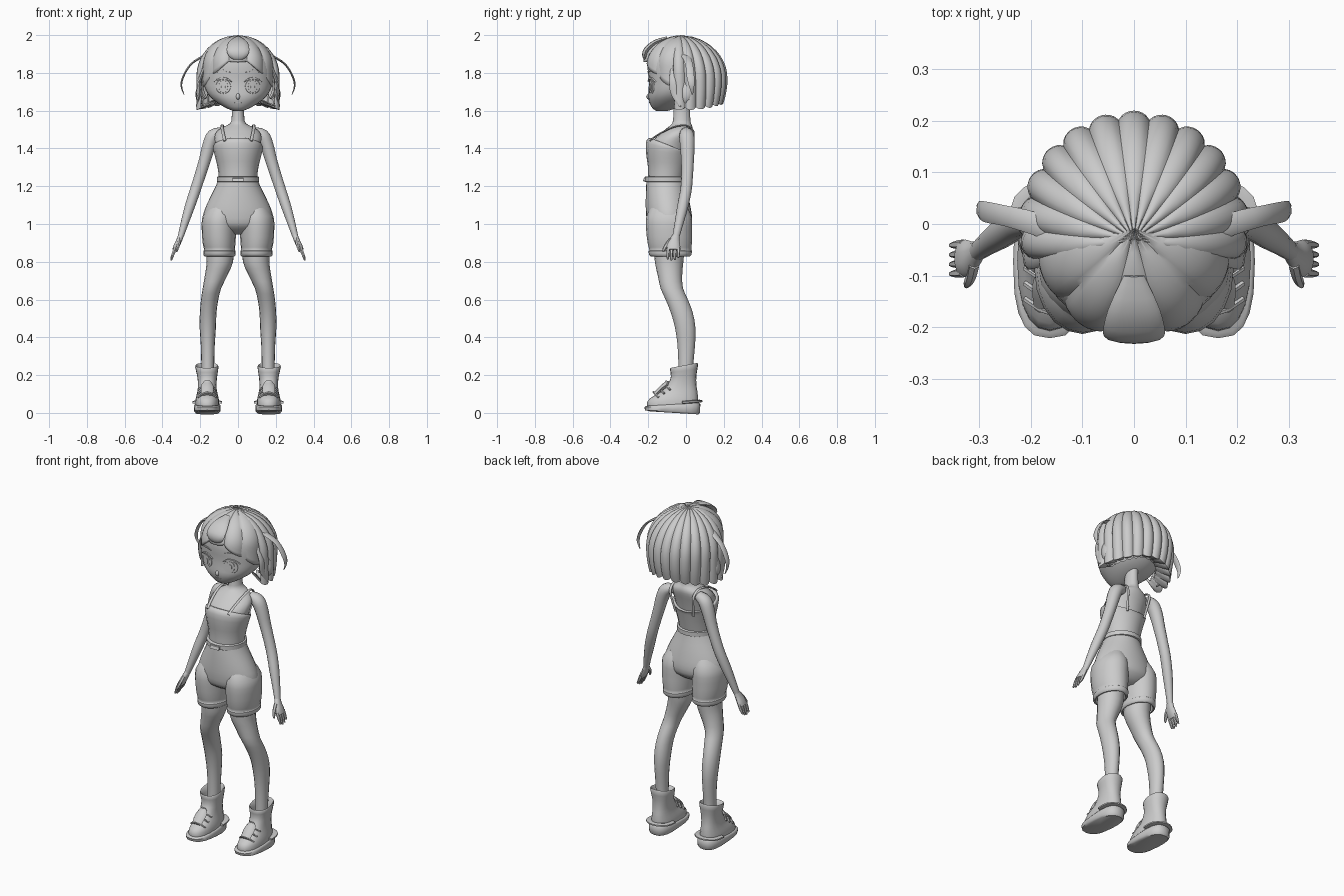
import bpy, bmesh, math
from mathutils import Vector

grey = bpy.data.materials.new("plain_grey")
grey.diffuse_color = (0.6, 0.6, 0.6, 1)


def finish(name, verts, faces, mirror=False, angle=50, solid=0):
    me = bpy.data.meshes.new(name)
    me.from_pydata([tuple(v) for v in verts], [], faces)
    bm = bmesh.new()
    bm.from_mesh(me)
    bmesh.ops.recalc_face_normals(bm, faces=bm.faces)
    bm.to_mesh(me)
    bm.free()
    me.materials.append(grey)
    ob = bpy.data.objects.new(name, me)
    bpy.context.collection.objects.link(ob)
    bpy.ops.object.select_all(action='DESELECT')
    ob.select_set(True)
    bpy.context.view_layer.objects.active = ob
    bpy.ops.object.shade_smooth_by_angle(angle=math.radians(angle))
    if solid:
        mod = ob.modifiers.new("thickness", 'SOLIDIFY')
        mod.thickness = solid
        mod.offset = -1
    if mirror:
        ob.modifiers.new("mirror", 'MIRROR')
    return ob


def smooth_rows(rows, sub):
    """Catmull-Rom interpolation through rows of numbers."""
    out = []
    for i in range(len(rows) - 1):
        a, b, c, d = (rows[max(0, min(len(rows) - 1, i + k))] for k in (-1, 0, 1, 2))
        for s in range(sub):
            t = s / sub
            out.append([0.5 * (2 * q + (r - p) * t + (2 * p - 5 * q + 4 * r - w) * t * t
                        + (3 * q - p - 3 * r + w) * t ** 3) for p, q, r, w in zip(a, b, c, d)])
    return out + [list(rows[-1])]


def skin(rings, cap=True):
    n = len(rings[0])
    verts = [v for r in rings for v in r]
    faces = [(i * n + j, i * n + (j + 1) % n, (i + 1) * n + (j + 1) % n, (i + 1) * n + j)
             for i in range(len(rings) - 1) for j in range(n)]
    if cap:
        faces += [tuple(range(n)), tuple(range(len(verts) - n, len(verts)))]
    return verts, faces


def loft(name, rows, n=20, sub=2, p=2.0, **kw):
    """Level rings: z, centre x, front y, back y, half width, rise towards the front."""
    rings = []
    for z, x, y0, y1, rx, tilt in smooth_rows(rows, sub):
        ring = []
        for j in range(n):
            a = 2 * math.pi * j / n
            c, s = math.cos(a), math.sin(a)
            c, s = (math.copysign(abs(v) ** (2 / p), v) for v in (c, s))
            ring.append((x + rx * c, (y0 + y1) / 2 + (y1 - y0) / 2 * s, z - tilt * s))
        rings.append(ring)
    return finish(name, *skin(rings), **kw)


def tube(name, rows, n=10, sub=3, ref=(0, 1, 0), **kw):
    """Path points: x, y, z, radius along ref, radius across it."""
    pts = smooth_rows(rows, sub)
    rings = []
    for i, (x, y, z, ru, rv) in enumerate(pts):
        t = (Vector(pts[min(i + 1, len(pts) - 1)][:3]) - Vector(pts[max(i - 1, 0)][:3])).normalized()
        u = (Vector(ref) - t * t.dot(Vector(ref))).normalized()
        v = t.cross(u)
        rings.append([Vector((x, y, z)) + u * ru * math.cos(2 * math.pi * k / n)
                      + v * rv * math.sin(2 * math.pi * k / n) for k in range(n)])
    return finish(name, *skin(rings), **kw)


# head, neck and torso
HEAD = [(1.598, 0, -.155, -.10, .02, 0), (1.61, 0, -.175, -.06, .055, 0), (1.635, 0, -.19, 0, .10, 0),
        (1.67, 0, -.2, .05, .145, 0), (1.71, 0, -.198, .08, .172, 0), (1.76, 0, -.197, .11, .184, 0),
        (1.82, 0, -.203, .13, .186, 0), (1.88, 0, -.198, .12, .168, 0), (1.93, 0, -.165, .09, .13, 0),
        (1.97, 0, -.09, .04, .06, 0)]
loft("head", HEAD, n=28, p=2.15)
loft("neck_and_torso", [(1.25, 0, -.19, -.02, .095, 0), (1.35, 0, -.195, 0, .11, 0),
     (1.43, 0, -.185, .018, .122, 0), (1.475, 0, -.14, .03, .122, 0), (1.505, 0, -.105, .035, .095, 0),
     (1.525, 0, -.08, .03, .055, 0), (1.55, 0, -.068, .023, .034, 0), (1.66, 0, -.065, .02, .032, 0)])
loft("tube_top", [(1.25, 0, -.2, -.01, .102, 0), (1.3, 0, -.202, 0, .108, .005), (1.35, 0, -.21, .01, .12, .012),
     (1.4, 0, -.213, .018, .132, .03), (1.415, 0, -.198, .022, .129, .04), (1.415, 0, -.185, .01, .12, .04)])
tube("shoulder_strap", [(.07, -.192, 1.44, .008, .005), (.077, -.15, 1.472, .008, .005),
     (.085, -.07, 1.512, .008, .005), (.082, 0, 1.522, .008, .005), (.078, .04, 1.49, .008, .005),
     (.07, .032, 1.43, .008, .005), (.06, .015, 1.36, .008, .005)], n=6, ref=(1, 0, 0), mirror=True)

# belt and buckle
loft("belt", [(1.222, 0, -.216, .0, .108, 0), (1.224, 0, -.22, .004, .112, 0),
     (1.249, 0, -.22, .004, .112, 0), (1.251, 0, -.216, .0, .108, 0)], sub=1)
tube("belt_buckle", [(-.03, -.218, 1.236, .016, .008), (.03, -.218, 1.236, .016, .008)], n=4, sub=1, ref=(0, 1, 1))

# shorts
loft("shorts_hips", [(1.24, 0, -.208, -.008, .102, 0), (1.2, 0, -.211, 0, .118, 0), (1.14, 0, -.213, .014, .148, 0),
     (1.08, 0, -.213, .026, .175, 0), (1.03, 0, -.209, .032, .186, 0), (.985, 0, -.195, .022, .165, 0),
     (.945, 0, -.13, -.03, .07, 0)], n=28)
loft("shorts_leg", [(1.1, .09, -.18, 0, .06, 0), (1.04, .098, -.21, .03, .09, 0), (.97, .101, -.211, .032, .091, 0),
     (.9, .1, -.203, .031, .087, 0), (.862, .098, -.194, .028, .081, 0), (.858, .098, -.198, .031, .085, 0),
     (.835, .098, -.194, .028, .084, 0), (.83, .098, -.18, .014, .072, 0), (.86, .098, -.17, .0, .068, 0)],
     mirror=True)

# legs
loft("leg", [(.9, .095, -.17, -.005, .075, 0), (.8, .096, -.165, -.014, .07, 0), (.73, .115, -.15, -.02, .06, 0),
     (.66, .138, -.135, -.016, .049, 0), (.6, .15, -.108, .01, .046, 0), (.53, .158, -.08, .036, .044, 0),
     (.45, .16, -.058, .05, .043, 0), (.36, .16, -.045, .048, .037, 0), (.25, .16, -.04, .038, .034, 0),
     (.15, .16, -.04, .036, .034, 0)], n=16, mirror=True)

# boots
loft("boot_upper", [(.025, .163, -.205, .06, .062, 0), (.06, .163, -.205, .064, .063, 0),
     (.088, .163, -.175, .063, .058, 0), (.115, .163, -.13, .06, .052, 0), (.15, .163, -.098, .055, .049, 0),
     (.195, .163, -.08, .055, .053, -.004), (.244, .165, -.085, .064, .062, -.012),
     (.246, .165, -.075, .054, .053, -.012), (.19, .163, -.055, .04, .04, 0)], p=2.3, mirror=True)
loft("boot_sole", [(0, .163, -.19, .066, .062, .008), (.008, .163, -.216, .074, .07, .006),
     (.038, .163, -.221, .076, .071, -.008), (.045, .163, -.212, .07, .065, -.008)], sub=1, p=2.7, mirror=True)
tube("boot_heel_band", [(.1, -.02, .055, .008, .018), (.108, .045, .06, .008, .018), (.163, .072, .062, .008, .018),
     (.218, .045, .06, .008, .018), (.226, -.02, .055, .008, .018)], n=6, ref=(0, 0, 1), mirror=True)
tube("boot_tongue", [(.163, -.165, .095, .03, .012), (.163, -.13, .13, .034, .014), (.163, -.105, .15, .03, .016),
     (.163, -.1, .17, .015, .008)], n=8, ref=(1, 0, 0), mirror=True)
for i in range(3):
    y, z = -.165 + .03 * i, .102 + .02 * i
    tube("boot_lace", [(.115, y + .02, z - .02, .006, .006), (.163, y - .006, z + .008, .006, .006),
         (.211, y + .02, z - .02, .006, .006)], n=6, ref=(0, 0, 1), mirror=True)

# arms and hands
tube("arm", [(.085, .0, 1.488, .03, .025), (.128, .004, 1.468, .04, .037), (.152, .007, 1.42, .039, .036),
     (.175, .008, 1.34, .034, .032), (.2, .006, 1.26, .031, .03), (.226, .0, 1.18, .03, .029),
     (.256, -.018, 1.09, .029, .027), (.284, -.038, 1.0, .023, .021), (.303, -.053, .935, .019, .016)], n=14, mirror=True)
tube("palm", [(.3, -.05, .945, .018, .015), (.311, -.06, .915, .027, .016), (.325, -.066, .885, .036, .016),
     (.336, -.067, .862, .033, .013)], n=10, mirror=True)
for i in range(4):
    y, end = -.039 - .0185 * i, (.822, .811, .807, .814)[i]
    tube("finger", [(.33, y, .875, .009, .01), (.342, y - .001, .845, .0085, .009),
         (.354, y - .002, end, .005, .005)], n=6, mirror=True)
tube("thumb", [(.31, -.078, .92, .012, .011), (.315, -.1, .893, .011, .01), (.322, -.115, .868, .009, .008),
     (.326, -.12, .852, .004, .004)], n=6, mirror=True)


def face_y(x, z):
    """Front surface of the head."""
    for a, b in zip(HEAD, HEAD[1:]):
        if a[0] <= z <= b[0]:
            t = (z - a[0]) / (b[0] - a[0])
            y0, y1, rx = (a[k] + (b[k] - a[k]) * t for k in (2, 3, 4))
            return (y0 + y1) / 2 - (y1 - y0) / 2 * max(0, 1 - abs(x / rx) ** 2.15) ** (1 / 2.15)


def face_plate(name, cx, cz, w, h, lift, bend=0.0, n=20, mirror=True):
    """Thin oval plate wrapped on the face."""
    rings = []
    for k in (1.0, .9, .5, .05):
        ring = []
        for j in range(n):
            a = 2 * math.pi * j / n
            dx = w * k * math.cos(a)
            x, z = cx + dx, cz + h * k * math.sin(a) - bend * (dx / w) ** 2
            ring.append((x, face_y(x, z) - (lift if k < 1 else -.006), z))
        rings.append(ring)
    return finish(name, *skin(rings), mirror=mirror, angle=30)


# face details
face_plate("eye", .078, 1.728, .043, .042, .002)
face_plate("iris", .078, 1.728, .026, .037, .004)
face_plate("pupil", .078, 1.726, .012, .02, .006)
face_plate("upper_lash", .08, 1.772, .05, .006, .008, .022)
face_plate("eyebrow", .078, 1.812, .04, .005, .005, .01)
face_plate("mouth", 0, 1.642, .024, .003, .003, -.003, mirror=False)
tube("nose", [(0, -.192, 1.695, .006, .004), (0, -.202, 1.673, .01, .009), (0, -.192, 1.66, .006, .004)],
     n=8, ref=(1, 0, 0))
tube("ear", [(.17, -.035, 1.665, .012, .008), (.186, -.03, 1.69, .022, .012), (.195, -.022, 1.725, .026, .012),
     (.19, -.018, 1.75, .01, .006)], n=10, mirror=True)


def hair_shell(name, a0, a1, locks, crown_y, mid, rx, ry, depth, tip, taper, under):
    """Dome of scalloped locks between two angles, falling to a hem given by tip(angle)."""
    per, m = 8, 14
    cols, rows = locks * per, []
    for i in range(m + 1):
        t, row = i / m, []
        for j in range(cols + 1):
            a = math.radians(a0 + (a1 - a0) * j / cols)
            lobe = abs(math.sin(math.pi * j / per)) ** .7
            z = 2.0 - (2.0 - tip(a) + .018 * (lobe - .5)) * (t ** 1.4)
            q = (z - mid) / (2.0 - mid)
            r = math.sqrt(max(0, 1 - q * q)) if q > 0 else 1 - taper * ((mid - z) / .16) ** 2 * max(0, math.sin(a))
            r *= 1 - depth * (1 - lobe) * min(1, t * 2)
            row.append((rx * r * math.cos(a), crown_y * (1 - t) ** 2 + ry * r * math.sin(a), z - .004 * (1 - lobe)))
        rows.append(row)
    if under:
        rows.append([(x * .6, y * .6, z + .03) for x, y, z in rows[-1]])
    w = cols + 1
    faces = [(i * w + j, i * w + j + 1, (i + 1) * w + j + 1, (i + 1) * w + j)
             for i in range(len(rows) - 1) for j in range(cols)]
    return finish(name, [v for r in rows for v in r], faces, angle=40, solid=.012)


# hair: bob at the back, swept fringe, loose side strands
hair_shell("back_hair", -18, 198, 13, -.03, 1.78, .222, .222, .07,
           lambda a: 1.612 + .03 * max(0, math.sin(a)) ** 2, .14, True)
hair_shell("fringe", 192, 348, 5, -.01, 1.84, .198, .228, .06,
           lambda a: 1.868 - .15 * math.cos(a) ** 2, 0, False)
tube("front_lock", [(0, -.1, 1.985, .02, .008), (0, -.165, 1.962, .05, .012), (0, -.212, 1.92, .06, .014),
     (0, -.218, 1.885, .045, .012), (0, -.205, 1.862, .01, .006)], n=12, ref=(1, 0, 0))
tube("side_strand", [(.12, -.03, 1.92, .02, .008), (.19, 0, 1.885, .022, .007), (.25, .016, 1.845, .02, .006),
     (.29, .024, 1.78, .02, .006), (.3, .03, 1.73, .014, .005), (.285, .034, 1.685, .003, .002)], n=6, mirror=True)
tube("side_lock", [(.17, -.06, 1.84, .02, .01), (.203, -.062, 1.76, .026, .01), (.205, -.056, 1.69, .024, .01),
     (.22, -.03, 1.62, .003, .003)], n=8, mirror=True)
tube("ear_lock", [(.185, .0, 1.78, .03, .012), (.212, .004, 1.7, .028, .012), (.208, .0, 1.65, .018, .008),
     (.17, -.012, 1.612, .003, .003)], n=8, mirror=True)
